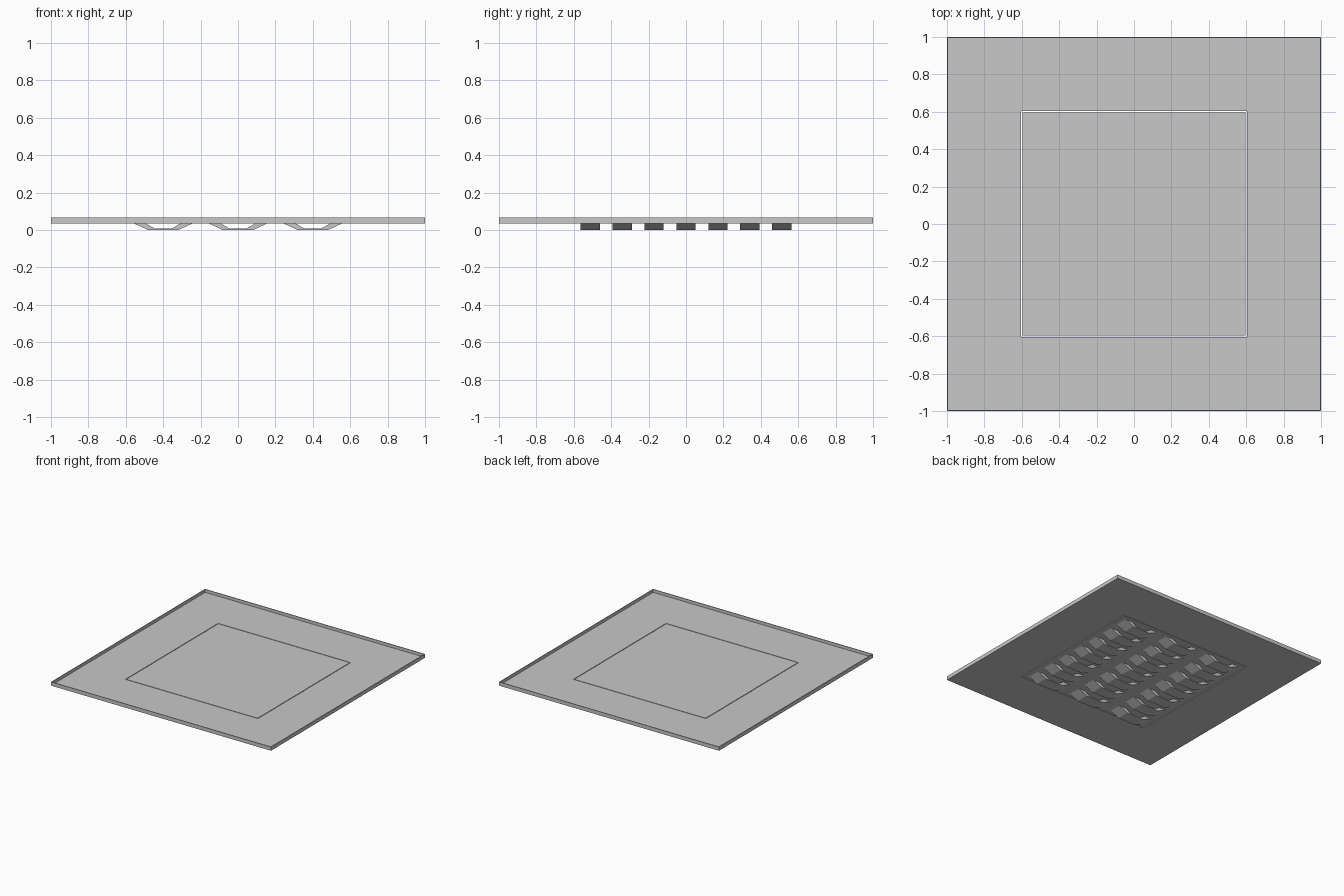
import bpy, bmesh

cube = bpy.data.objects.get("Cube")
if cube:
    bpy.data.objects.remove(cube, do_unlink=True)

mat = bpy.data.materials.new("light_grey_metal")
mat.use_nodes = True
grey = (0.58, 0.58, 0.58, 1)
mat.diffuse_color = grey
mat.node_tree.nodes["Principled BSDF"].inputs["Base Color"].default_value = grey

PLATE_BOTTOM, PLATE_TOP, RIM_TOP = 0.035, 0.041, 0.066
RIM = 0.006


def finish(name, bm):
    bmesh.ops.recalc_face_normals(bm, faces=bm.faces)
    mesh = bpy.data.meshes.new(name)
    bm.to_mesh(mesh)
    bm.free()
    mesh.materials.append(mat)
    obj = bpy.data.objects.new(name, mesh)
    bpy.context.scene.collection.objects.link(obj)
    return obj


def square(bm, half, z):
    corners = ((-1, -1), (1, -1), (1, 1), (-1, 1))
    return [bm.verts.new((x * half, y * half, z)) for x, y in corners]


# Square tray: a closed ring profile of (half width, height)
bm = bmesh.new()
profile = [(0.603, PLATE_BOTTOM), (1, PLATE_BOTTOM), (1, RIM_TOP),
           (1 - RIM, RIM_TOP), (1 - RIM, PLATE_TOP), (0.603, PLATE_TOP)]
rings = [square(bm, half, z) for half, z in profile]
for a, b in zip(rings, rings[1:] + rings[:1]):
    for i in range(4):
        j = (i + 1) % 4
        bm.faces.new((a[i], a[j], b[j], b[i]))
finish("tray_with_rim", bm)

# Centre panel, separated from the tray by a narrow gap
bm = bmesh.new()
low, high = square(bm, 0.597, PLATE_BOTTOM), square(bm, 0.597, PLATE_TOP)
bm.faces.new(low)
bm.faces.new(high)
for i in range(4):
    j = (i + 1) % 4
    bm.faces.new((low[i], low[j], high[j], high[i]))
finish("centre_panel", bm)

# Bent strips hanging under the panel, in three columns of seven
outline = [(-0.16, 0.037), (-0.08, 0), (0.08, 0), (0.16, 0.037),
           (0.095, 0.037), (0.045, 0.008), (-0.045, 0.008), (-0.095, 0.037)]
for col in range(3):
    bm = bmesh.new()
    for row in range(7):
        cx, cy = (col - 1) * 0.4, (row - 3) * 0.171
        front, back = ([bm.verts.new((cx + x, cy + side * 0.052, z))
                        for x, z in outline] for side in (-1, 1))
        for i in range(8):
            j = (i + 1) % 8
            bm.faces.new((front[i], front[j], back[j], back[i]))
        # Each end is two legs and a bottom web
        for end in (front, back):
            for ids in ((0, 1, 6, 7), (1, 2, 5, 6), (2, 3, 4, 5)):
                bm.faces.new([end[k] for k in ids])
    finish("louvre_column_" + ("right", "middle", "left")[col], bm)
